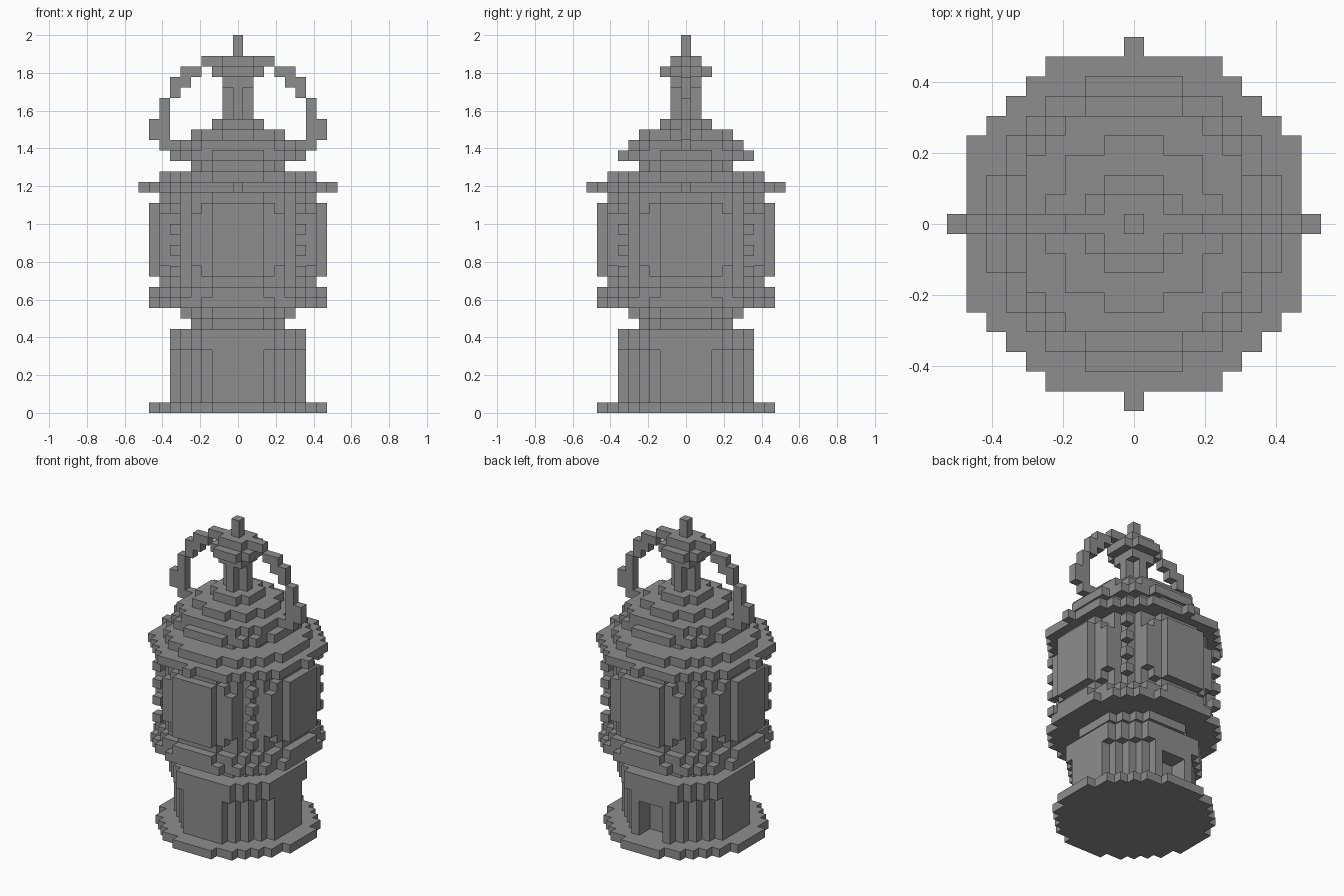
import bpy, bmesh
from mathutils import Vector
from itertools import product

U = 2 / 36  # edge of one block

cube = bpy.data.objects.get("Cube")
if cube:
    bpy.data.objects.remove(cube)

stone = bpy.data.materials.new("grey stone")
stone.use_nodes = True
GREY = (0.27, 0.27, 0.27, 1)
stone.diffuse_color = GREY
stone.node_tree.nodes["Principled BSDF"].inputs["Base Color"].default_value = GREY


def disc(r2, *layers):
    """Round slab of blocks whose squared radius is at most r2."""
    span = range(-9, 10)
    return {(x, y, z) for x, y in product(span, span) if x * x + y * y <= r2 for z in layers}


def box(xs, ys, zs):
    return set(product(xs, ys, zs))


def spread(n):
    return range(-n, n + 1)


def build(name, cells):
    """Mesh the outer faces of a set of blocks."""
    bm = bmesh.new()
    for cell in cells:
        for axis, sign in product(range(3), (-1, 1)):
            step = [0, 0, 0]
            step[axis] = sign
            if tuple(c + s for c, s in zip(cell, step)) in cells:
                continue
            n = Vector(step)
            a = Vector((0, 0, 0))
            a[(axis + 1) % 3] = 1
            b = n.cross(a)
            mid = Vector(cell) + Vector((0, 0, 0.5)) + n / 2
            corners = (-a - b, a - b, a + b, b - a)
            bm.faces.new([bm.verts.new((mid + c / 2) * U) for c in corners])
    bmesh.ops.remove_doubles(bm, verts=bm.verts, dist=U / 100)
    mesh = bpy.data.meshes.new(name)
    bm.to_mesh(mesh)
    bm.free()
    mesh.materials.append(stone)
    bpy.context.collection.objects.link(bpy.data.objects.new(name, mesh))


# Foot plate and pedestal with a doorway at the back
build("foot_plate", disc(68, 0))
doorway = box(spread(1), range(5, 7), range(1, 5))
build("pedestal", (disc(40, *range(1, 6)) | disc(45, 6, 7)) - doorway)
build("pedestal_neck", disc(20, 8) | disc(29, 9))

# Main drum between two wide rings
build("lower_ring", disc(74, 10) | disc(68, 11))
build("drum", disc(53, *range(12, 21)))
build("upper_ring", disc(80, 21))
build("ring_cap", disc(53, 22))

# Raised panel with a stepped surround and a spike on each of the four sides
panel = box(spread(2), [8], range(13, 20))
surround = box(spread(3), [7], range(13, 20)) | box(spread(4), [7], range(14, 19))
spike = {(0, 9, 21)}
for part, cells in (("panel", panel), ("panel_surround", surround), ("spike", spike)):
    for sign, front, side in ((1, "back", "left"), (-1, "front", "right")):
        build(front + "_" + part, {(x, sign * y, z) for x, y, z in cells})
        build(side + "_" + part, {(sign * y, x, z) for x, y, z in cells})

# Beads up the four diagonal corners
for sx, sy in product((-1, 1), repeat=2):
    build("corner_beads", box([6 * sx], [6 * sy], range(13, 20, 2)))

# Stepped roof
build("roof_neck", disc(20, 23))
build("stepped_roof", disc(41, 24) | disc(34, 25) | disc(18, 26) | disc(5, 27))

# Mast, crown and finial
build("mast", disc(1, *range(28, 31)) | disc(2, 31))
build("crown", disc(5, 32) | disc(2, 33))
build("finial", box([0], [0], (34, 35)))

# Arched carrying handle: (inner x, outer x, lowest layer, highest layer)
arch = [(6, 7, 25, 25), (7, 8, 26, 27), (7, 7, 28, 29), (6, 6, 30, 30),
        (5, 6, 31, 31), (4, 5, 32, 32), (2, 3, 33, 33)]
handle = set()
for x0, x1, z0, z1 in arch:
    for sign in (-1, 1):
        handle |= box([sign * x for x in range(x0, x1 + 1)], [0], range(z0, z1 + 1))
build("handle", handle)
